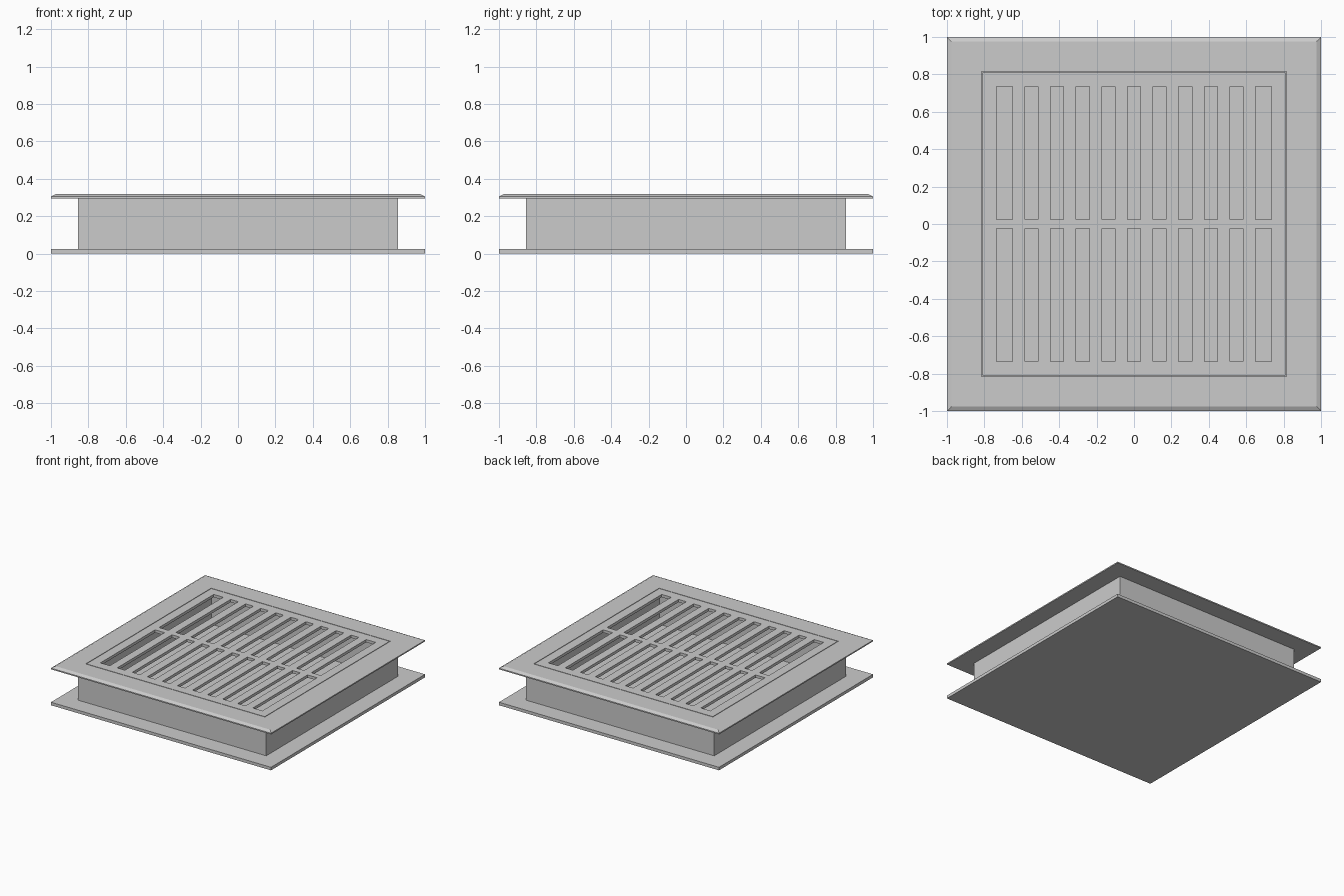
import bpy, bmesh

if "Cube" in bpy.data.objects:
    bpy.data.objects.remove(bpy.data.objects["Cube"])


def finish(bm, name):
    bmesh.ops.recalc_face_normals(bm, faces=bm.faces)
    mesh = bpy.data.meshes.new(name)
    bm.to_mesh(mesh)
    bm.free()
    obj = bpy.data.objects.new(name, mesh)
    bpy.context.collection.objects.link(obj)
    return obj


def square_ring(name, profile):
    """Sweep a closed (half width, z) profile around a square."""
    bm = bmesh.new()
    loops = [[bm.verts.new((sx * r, sy * r, z))
              for sx, sy in ((-1, -1), (1, -1), (1, 1), (-1, 1))]
             for r, z in profile]
    for i, a in enumerate(loops):
        b = loops[(i + 1) % len(loops)]
        for k in range(4):
            n = (k + 1) % 4
            bm.faces.new((a[k], a[n], b[n], b[k]))
    return finish(bm, name)


def plate(name, xs, ys, z0, z1, is_hole=lambda i, j: False):
    """Solid plate on a grid of cut lines, leaving chosen cells open."""
    bm = bmesh.new()
    grid = [[bm.verts.new((x, y, z0)) for y in ys] for x in xs]
    for i in range(len(xs) - 1):
        for j in range(len(ys) - 1):
            if not is_hole(i, j):
                bm.faces.new((grid[i][j], grid[i + 1][j],
                              grid[i + 1][j + 1], grid[i][j + 1]))
    bmesh.ops.delete(bm, geom=[v for v in bm.verts if not v.link_faces],
                     context='VERTS')
    geo = bmesh.ops.extrude_face_region(bm, geom=bm.faces[:], use_keep_orig=True)
    top = [g for g in geo['geom'] if isinstance(g, bmesh.types.BMVert)]
    bmesh.ops.translate(bm, verts=top, vec=(0, 0, z1 - z0))
    return finish(bm, name)


BASE, UNDER, TOP = 0.025, 0.295, 0.318
INSERT = 0.81

# base plate
plate("base_plate", (-1, 1), (-1, 1), 0, BASE)

# hollow duct between the plates
square_ring("duct_walls", [(0.855, BASE), (0.855, UNDER),
                           (INSERT, UNDER), (INSERT, BASE)])

# top flange with chamfered outer edge
square_ring("top_flange", [(1, UNDER), (1, 0.305), (0.975, TOP),
                           (INSERT + 0.005, TOP), (INSERT + 0.005, UNDER)])

# slotted grille insert: eleven slots in two rows, outer slots wider
xs = [-INSERT]
for k in range(11):
    c = (k - 5) * 0.137
    xs += [-0.736 if k == 0 else c - 0.035, 0.736 if k == 10 else c + 0.035]
xs.append(INSERT)
ys = (-INSERT, -0.736, -0.025, 0.025, 0.736, INSERT)
plate("grille_insert", xs, ys, UNDER, TOP,
      lambda i, j: i % 2 == 1 and j % 2 == 1)
